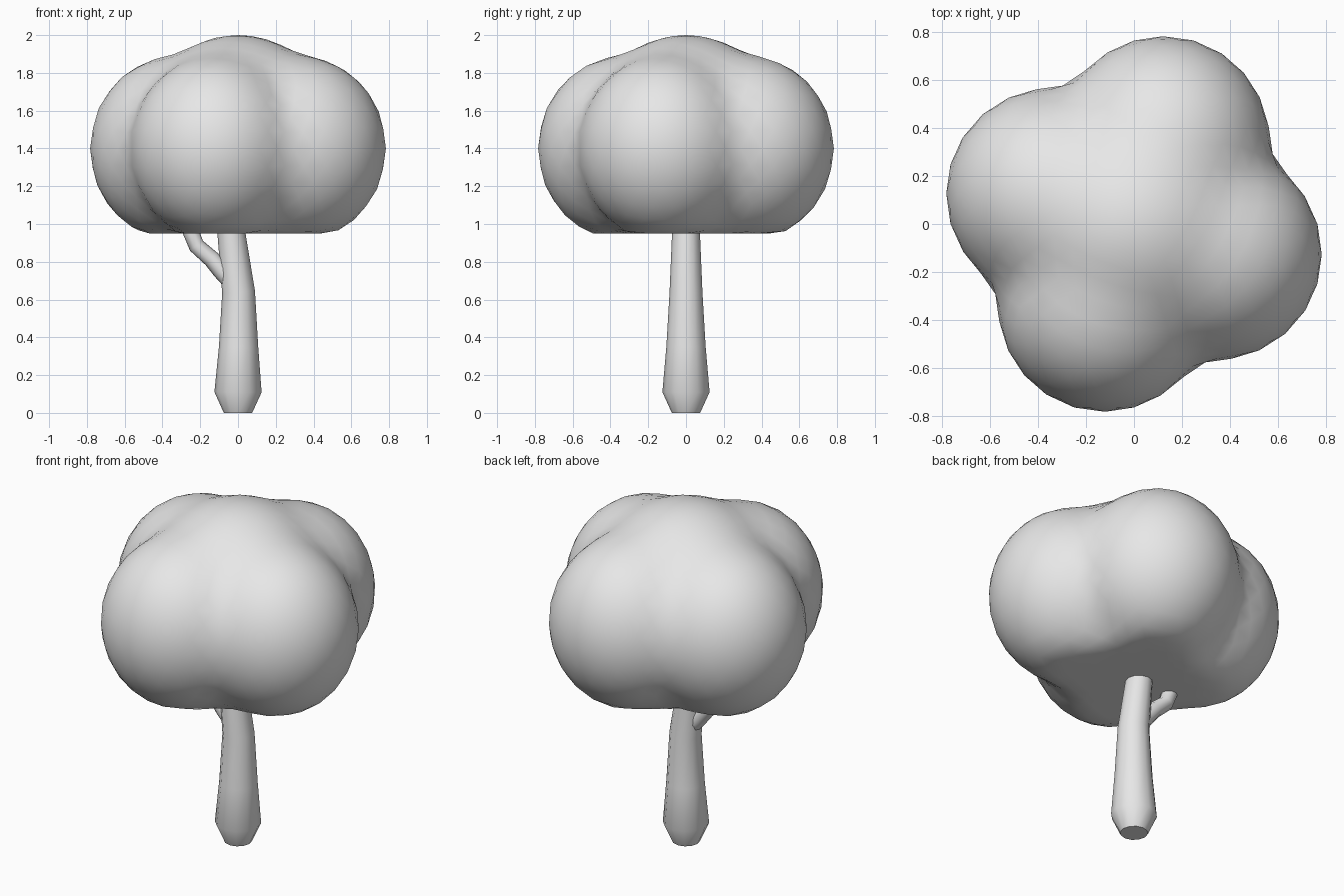
import bpy, bmesh
from math import sin, cos, pi, sqrt, exp, log, radians
from mathutils import Vector

cube = bpy.data.objects.get("Cube")
if cube:
    bpy.data.objects.remove(cube, do_unlink=True)

grey = bpy.data.materials.new("plain grey")
grey.use_nodes = True
grey.diffuse_color = (0.8, 0.8, 0.8, 1)
grey.node_tree.nodes["Principled BSDF"].inputs["Base Color"].default_value = grey.diffuse_color


def finish(bm, name, angle):
    bmesh.ops.recalc_face_normals(bm, faces=bm.faces)
    mesh = bpy.data.meshes.new(name)
    bm.to_mesh(mesh)
    bm.free()
    mesh.materials.append(grey)
    obj = bpy.data.objects.new(name, mesh)
    bpy.context.collection.objects.link(obj)
    bpy.ops.object.select_all(action='DESELECT')
    obj.select_set(True)
    bpy.context.view_layer.objects.active = obj
    bpy.ops.object.shade_smooth_by_angle(angle=radians(angle))
    return obj


def tube(name, path, sides=12):
    """Capped tube along (x, z, radius) points in the y = 0 plane."""
    bm = bmesh.new()
    rings = []
    side = Vector((0, 1, 0))
    for i, (x, z, r) in enumerate(path):
        a, b = path[max(i - 1, 0)], path[min(i + 1, len(path) - 1)]
        tangent = Vector((b[0] - a[0], 0, b[1] - a[1])).normalized()
        across = side.cross(tangent)
        turns = [2 * pi * k / sides for k in range(sides)]
        rings.append([bm.verts.new(Vector((x, 0, z)) + r * (across * cos(t) + side * sin(t)))
                      for t in turns])
    for low, high in zip(rings, rings[1:]):
        for k in range(sides):
            n = (k + 1) % sides
            bm.faces.new((low[k], low[n], high[n], high[k]))
    bm.faces.new(rings[0])
    bm.faces.new(rings[-1])
    return finish(bm, name, 50)


# Trunk with a swollen foot, and one bent side branch
tube("trunk", [(0, 0, 0.075), (0, 0.11, 0.125), (0.003, 0.35, 0.104),
               (0.003, 0.64, 0.087), (-0.035, 0.95, 0.074), (-0.05, 1.08, 0.07)])
tube("branch", [(0, 0.66, 0.05), (-0.09, 0.755, 0.047), (-0.14, 0.815, 0.045),
                (-0.22, 0.885, 0.043), (-0.25, 0.96, 0.043), (-0.27, 1.03, 0.04)], 10)

# Canopy: a central dome blended with four round lobes, flat underneath
CENTRE_Z, FLOOR_Z, BLEND = 1.4, 0.95, 0.04
blobs = [(Vector((0, 0, 0)), Vector((0.55, 0.55, 0.6)))]
for i in range(4):
    a = radians(70 + 90 * i)
    blobs.append((Vector((cos(a), sin(a), 0)) * 0.365, Vector((0.44, 0.44, 0.48))))


def reach(direction, centre, radii):
    """Distance from the canopy centre to a blob's far surface."""
    d = Vector(p / r for p, r in zip(direction, radii))
    c = Vector(p / r for p, r in zip(centre, radii))
    a, b = d.dot(d), d.dot(c)
    return (b + sqrt(b * b - a * (c.dot(c) - 1))) / a


bm = bmesh.new()
bmesh.ops.create_icosphere(bm, subdivisions=4, radius=1)
for v in bm.verts:
    d = v.co.normalized()
    dist = BLEND * log(sum(exp(reach(d, c, r) / BLEND) for c, r in blobs))
    v.co = d * dist + Vector((0, 0, CENTRE_Z))
    v.co.z = max(v.co.z, FLOOR_Z)
finish(bm, "canopy", 80)
